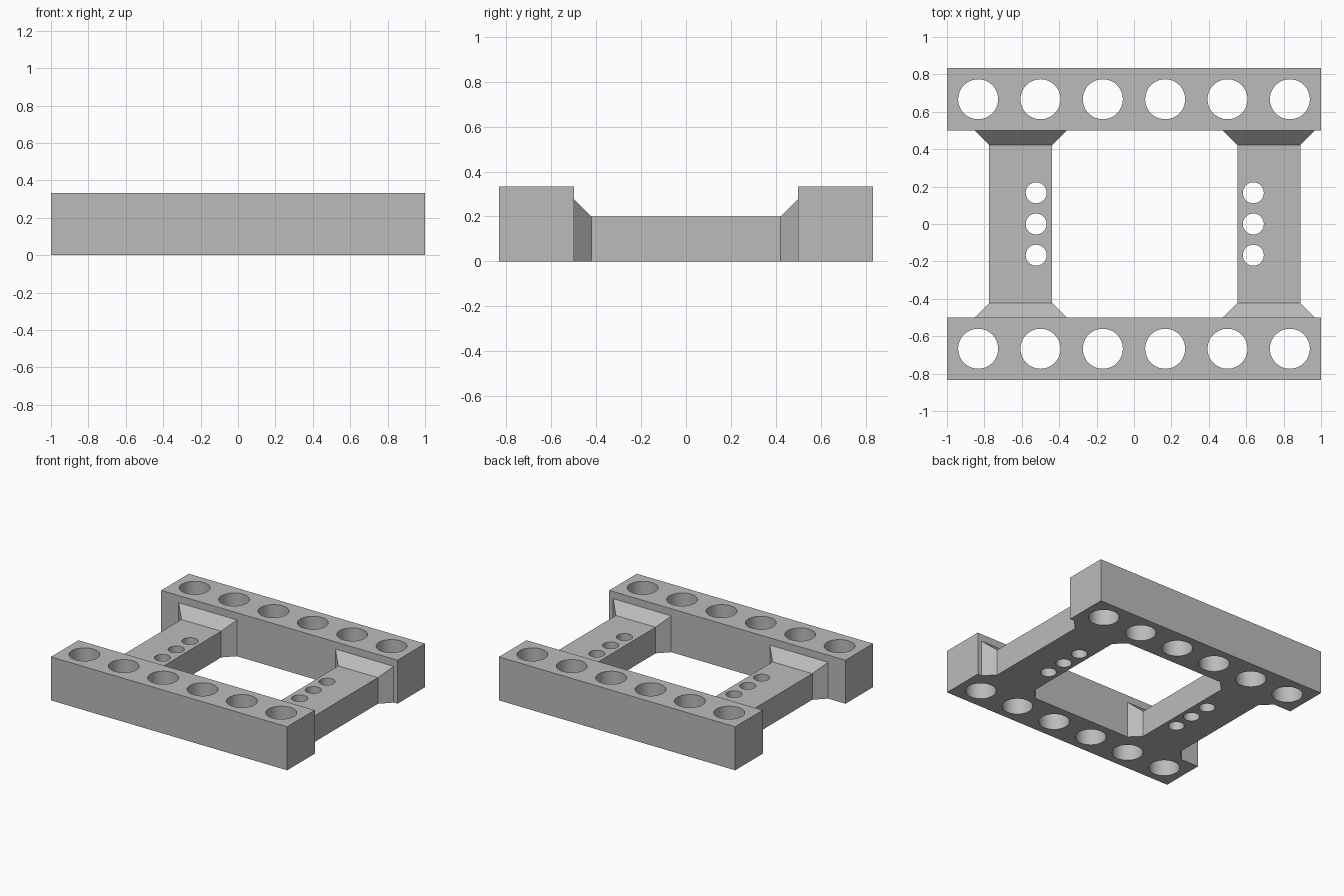
import bpy
import bmesh
from mathutils import Matrix

if "Cube" in bpy.data.objects:
    bpy.data.objects.remove(bpy.data.objects["Cube"], do_unlink=True)

grey = bpy.data.materials.new("plain grey")
grey.use_nodes = True
colour = (0.5, 0.5, 0.5, 1)
grey.diffuse_color = colour
grey.node_tree.nodes["Principled BSDF"].inputs["Base Color"].default_value = colour

BAR_HEIGHT, BAR_INNER, BAR_OUTER = 0.333, 0.5, 0.833
STRUT_HEIGHT, STRUT_HALF, FLARE = 0.2, 0.168, 0.078


def make_object(name, bm):
    bmesh.ops.recalc_face_normals(bm, faces=bm.faces)
    mesh = bpy.data.meshes.new(name)
    bm.to_mesh(mesh)
    bm.free()
    mesh.materials.append(grey)
    obj = bpy.data.objects.new(name, mesh)
    bpy.context.collection.objects.link(obj)
    return obj


def drill(obj, centres, radius):
    """Cut round through-holes, then smooth only their walls."""
    bm = bmesh.new()
    for x, y in centres:
        bmesh.ops.create_cone(bm, cap_ends=True, segments=48, radius1=radius,
                              radius2=radius, depth=1,
                              matrix=Matrix.Translation((x, y, 0.15)))
    cutter = make_object("hole_cutter", bm)
    cutter.hide_render = True
    mod = obj.modifiers.new("holes", 'BOOLEAN')
    mod.operation, mod.solver, mod.object = 'DIFFERENCE', 'EXACT', cutter
    bpy.ops.object.select_all(action='DESELECT')
    bpy.context.view_layer.objects.active = obj
    obj.select_set(True)
    bpy.ops.object.modifier_apply(modifier=mod.name)
    bpy.data.objects.remove(cutter, do_unlink=True)
    bpy.ops.object.shade_smooth_by_angle(angle=0.5)


def loft(name, sections):
    """Skin rectangular sections (y, x0, x1, height) standing on the ground."""
    bm = bmesh.new()
    rings = [[bm.verts.new(p) for p in
              ((x0, y, 0), (x1, y, 0), (x1, y, h), (x0, y, h))]
             for y, x0, x1, h in sections]
    for a, b in zip(rings, rings[1:]):
        for i in range(4):
            j = (i + 1) % 4
            bm.faces.new((a[i], a[j], b[j], b[i]))
    bm.faces.new(rings[0])
    bm.faces.new(rings[-1])
    return make_object(name, bm)


# Two tall bars, each with a row of six large holes
for name, side in (("front_bar", -1), ("back_bar", 1)):
    bar = loft(name, [(side * y, -1, 1, BAR_HEIGHT) for y in (BAR_INNER, BAR_OUTER)])
    drill(bar, [((i - 2.5) / 3, side * 0.667) for i in range(6)], 0.107)

# Two low struts with flared ends and three small holes near the inner edge
for name, cx, hole_x in (("right_strut", -0.606, -0.523), ("left_strut", 0.721, 0.638)):
    sections = []
    for y, grow in ((-BAR_INNER, FLARE), (FLARE - BAR_INNER, 0),
                    (BAR_INNER - FLARE, 0), (BAR_INNER, FLARE)):
        half = STRUT_HALF + grow
        sections.append((y, cx - half, cx + half, STRUT_HEIGHT + grow))
    strut = loft(name, sections)
    drill(strut, [(hole_x, i / 6) for i in (-1, 0, 1)], 0.056)
